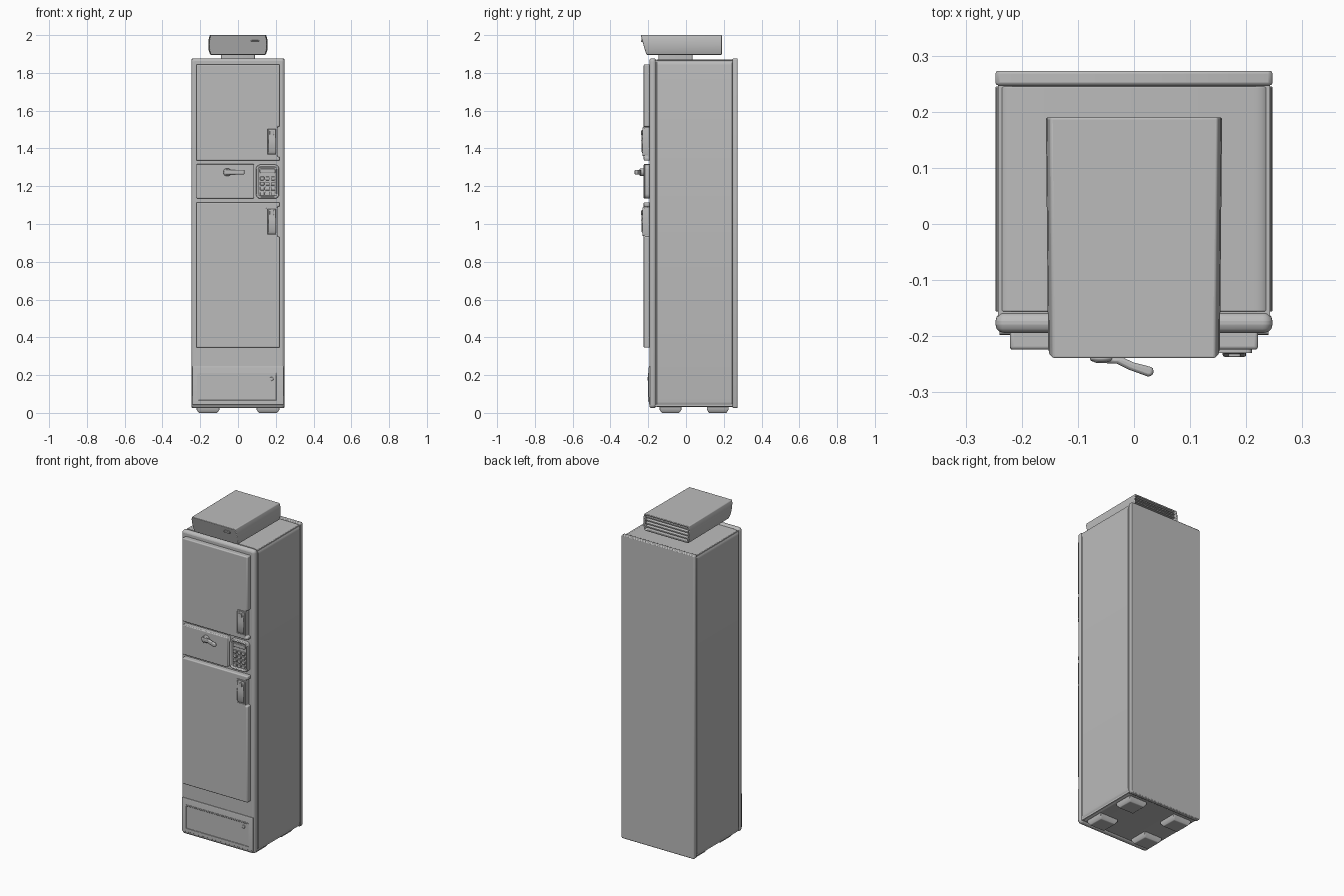
import bpy, bmesh, math

if "Cube" in bpy.data.objects:
    bpy.data.objects.remove(bpy.data.objects["Cube"])

grey = bpy.data.materials.new("painted grey")
grey.diffuse_color = (0.5, 0.5, 0.5, 1)
grey.use_nodes = True
grey.node_tree.nodes["Principled BSDF"].inputs["Base Color"].default_value = grey.diffuse_color


def finish(name, bm, bevel=0, seg=2):
    bmesh.ops.recalc_face_normals(bm, faces=bm.faces[:])
    me = bpy.data.meshes.new(name)
    bm.to_mesh(me)
    bm.free()
    ob = bpy.data.objects.new(name, me)
    bpy.context.collection.objects.link(ob)
    me.materials.append(grey)
    if bevel:
        m = ob.modifiers.new("bevel", 'BEVEL')
        m.width, m.segments, m.limit_method = bevel, seg, 'ANGLE'
        m.angle_limit = math.radians(35)
    bpy.ops.object.select_all(action='DESELECT')
    ob.select_set(True)
    bpy.context.view_layer.objects.active = ob
    bpy.ops.object.shade_smooth_by_angle(angle=math.radians(35))
    return ob


def prism(name, pts, c0, c1, axis='y', bevel=0, seg=2, recess=None):
    """Extrude a 2D profile along an axis; recess = (inset, depth) on the c0 end."""
    put = {'x': lambda a, b, c: (c, a, b), 'y': lambda a, b, c: (a, c, b),
           'z': lambda a, b, c: (a, b, c)}[axis]
    bm = bmesh.new()
    lo = [bm.verts.new(put(a, b, c0)) for a, b in pts]
    hi = [bm.verts.new(put(a, b, c1)) for a, b in pts]
    cap = bm.faces.new(lo)
    bm.faces.new(hi[::-1])
    n = len(pts)
    for i in range(n):
        j = (i + 1) % n
        bm.faces.new((lo[i], hi[i], hi[j], lo[j]))
    bmesh.ops.recalc_face_normals(bm, faces=bm.faces[:])
    if recess:
        bmesh.ops.inset_region(bm, faces=[cap], thickness=recess[0])
        bmesh.ops.inset_region(bm, faces=[cap], thickness=0.002, depth=-recess[1])
    return finish(name, bm, bevel, seg)


def rrect(a0, a1, b0, b1, r, n=5):
    out = []
    for k, (a, b) in enumerate(((a1 - r, b1 - r), (a0 + r, b1 - r), (a0 + r, b0 + r), (a1 - r, b0 + r))):
        for i in range(n + 1):
            t = math.pi / 2 * (k + i / n)
            out.append((a + r * math.cos(t), b + r * math.sin(t)))
    return out


def rect(a0, a1, b0, b1):
    return [(a0, b0), (a1, b0), (a1, b1), (a0, b1)]


def circle(a, b, r, n=20):
    return [(a + r * math.cos(2 * math.pi * i / n), b + r * math.sin(2 * math.pi * i / n)) for i in range(n)]


# cabinet: front bezel, shell and back panel with narrow seams between them
prism("front_bezel", rrect(-0.247, 0.247, 0.025, 1.877, 0.018), -0.194, -0.158, bevel=0.015, seg=3)
prism("cabinet_core", rect(-0.242, 0.242, 0.034, 1.866), -0.17, 0.26)
prism("cabinet_shell", rrect(-0.247, 0.247, 0.03, 1.872, 0.03), -0.156, 0.245, bevel=0.002)
prism("back_panel", rrect(-0.247, 0.247, 0.025, 1.877, 0.008, 2), 0.247, 0.273, bevel=0.005)


# doors with a notch on the right edge for the handle
def door(name, z0, z1, h0, h1):
    pts = [(-0.221, z0), (0.221, z0), (0.221, h0), (0.209, h0), (0.209, h1),
           (0.221, h1), (0.221, z1), (-0.221, z1)]
    prism(name + "_door", pts, -0.224, -0.185, bevel=0.008, seg=3)
    # handle plate, pull grip and lock button
    prism(name + "_handle_plate", rrect(0.148, 0.21, h0 + 0.005, h1 - 0.005, 0.008, 3), -0.23, -0.2,
          bevel=0.003, recess=(0.008, 0.004))
    grip = [(-0.2, h0 + 0.012), (-0.226, h0 + 0.012), (-0.236, h0 + 0.03), (-0.237, h0 + 0.09),
            (-0.231, h1 - 0.012), (-0.2, h1 - 0.012)]
    prism(name + "_handle_grip", grip, 0.158, 0.2, 'x', bevel=0.004)
    prism(name + "_handle_lock", rrect(0.168, 0.19, h1 - 0.045, h1 - 0.02, 0.004, 3), -0.237, -0.22, bevel=0.001)


door("upper", 1.336, 1.845, 1.355, 1.515)
door("lower", 0.345, 1.115, 0.932, 1.092)

# middle drawer with its lever
prism("drawer_front", rrect(-0.221, 0.086, 1.135, 1.317, 0.006, 2), -0.224, -0.185, bevel=0.007, seg=3)
prism("lever_hub", circle(-0.057, 1.274, 0.021), -0.245, -0.22, bevel=0.004)
prism("lever_arm", [(-0.074, -0.236), (-0.02, -0.238), (0.0, -0.247), (0.035, -0.256),
                    (0.034, -0.27), (0.025, -0.272), (-0.008, -0.26), (-0.03, -0.249), (-0.074, -0.247)],
      1.262, 1.286, 'z', bevel=0.005)

# keypad with display and twelve keys
prism("keypad_body", rrect(0.095, 0.218, 1.134, 1.315, 0.025, 4), -0.22, -0.185, bevel=0.004,
      recess=(0.012, 0.012))
prism("keypad_display", rrect(0.115, 0.198, 1.27, 1.293, 0.005, 2), -0.216, -0.2, bevel=0.002)
for r in range(4):
    for c in range(3):
        x, z = 0.128 + c * 0.0285, 1.16 + r * 0.027
        prism("key_%d_%d" % (r, c), rrect(x - 0.011, x + 0.011, z - 0.0095, z + 0.0095, 0.003, 2),
              -0.216, -0.2, bevel=0.002)

# lower front: raised kick panel, service hatch, lock
prism("kick_panel", [(-0.19, 0.04), (-0.197, 0.045), (-0.198, 0.238), (-0.196, 0.247), (-0.19, 0.25)],
      -0.24, 0.24, 'x')
prism("service_hatch", rrect(-0.216, 0.21, 0.06, 0.21, 0.008, 3), -0.2005, -0.19, bevel=0.002,
      recess=(0.006, 0.0015))
prism("hatch_lock", circle(0.178, 0.18, 0.01), -0.203, -0.19, bevel=0.002)


# four tapered feet
def foot(name, x, y):
    bm = bmesh.new()
    rings = []
    for z, s in ((0, 0.8), (0.018, 1), (0.04, 1)):
        rings.append([bm.verts.new((x + a * 0.061 * s, y + b * 0.058 * s, z))
                      for a, b in ((-1, -1), (1, -1), (1, 1), (-1, 1))])
    bm.faces.new(rings[0])
    bm.faces.new(rings[2])
    for p, q in zip(rings, rings[1:]):
        for i in range(4):
            bm.faces.new((p[i], p[i - 1], q[i - 1], q[i]))
    finish(name, bm, 0.003)


for sx in (-1, 1):
    for yn, y in (("front", -0.082), ("back", 0.168)):
        foot("%s_foot_%s" % (yn, "left" if sx < 0 else "right"), sx * 0.159, y)

# top unit: neck and tapered housing with slanted front and louvred back
prism("top_unit_neck", rrect(-0.09, 0.09, -0.145, 0.035, 0.01, 3), 1.86, 1.91, 'z')
bm = bmesh.new()
half = [(0.147, 1.896), (0.155, 1.92), (0.157, 1.95), (0.155, 1.98), (0.149, 2.0)]
sec = half + [(-x, z) for x, z in half[::-1]]
front = [bm.verts.new((x * 0.975, -0.21 - 0.03 * (z - 1.896) / 0.104, z)) for x, z in sec]
back = [bm.verts.new((x, 0.19, z)) for x, z in sec]
bm.faces.new(front)
cap = bm.faces.new(back)
for i in range(len(sec)):
    bm.faces.new((front[i - 1], front[i], back[i], back[i - 1]))
bmesh.ops.recalc_face_normals(bm, faces=bm.faces[:])
bmesh.ops.inset_region(bm, faces=[cap], thickness=0.011)
bmesh.ops.inset_region(bm, faces=[cap], thickness=0.001, depth=-0.035)
finish("top_unit_housing", bm, 0.005, 3)
for i in range(4):
    z = 1.918 + i * 0.0195
    prism("back_louvre_%d" % i, [(0.155, z + 0.006), (0.182, z - 0.002), (0.182, z + 0.005), (0.155, z + 0.012)],
          -0.142, 0.142, 'x')
prism("top_unit_slot", rrect(0.07, 0.11, 1.963, 1.977, 0.003, 2), -0.238, -0.22, bevel=0.001,
      recess=(0.003, 0.004))
